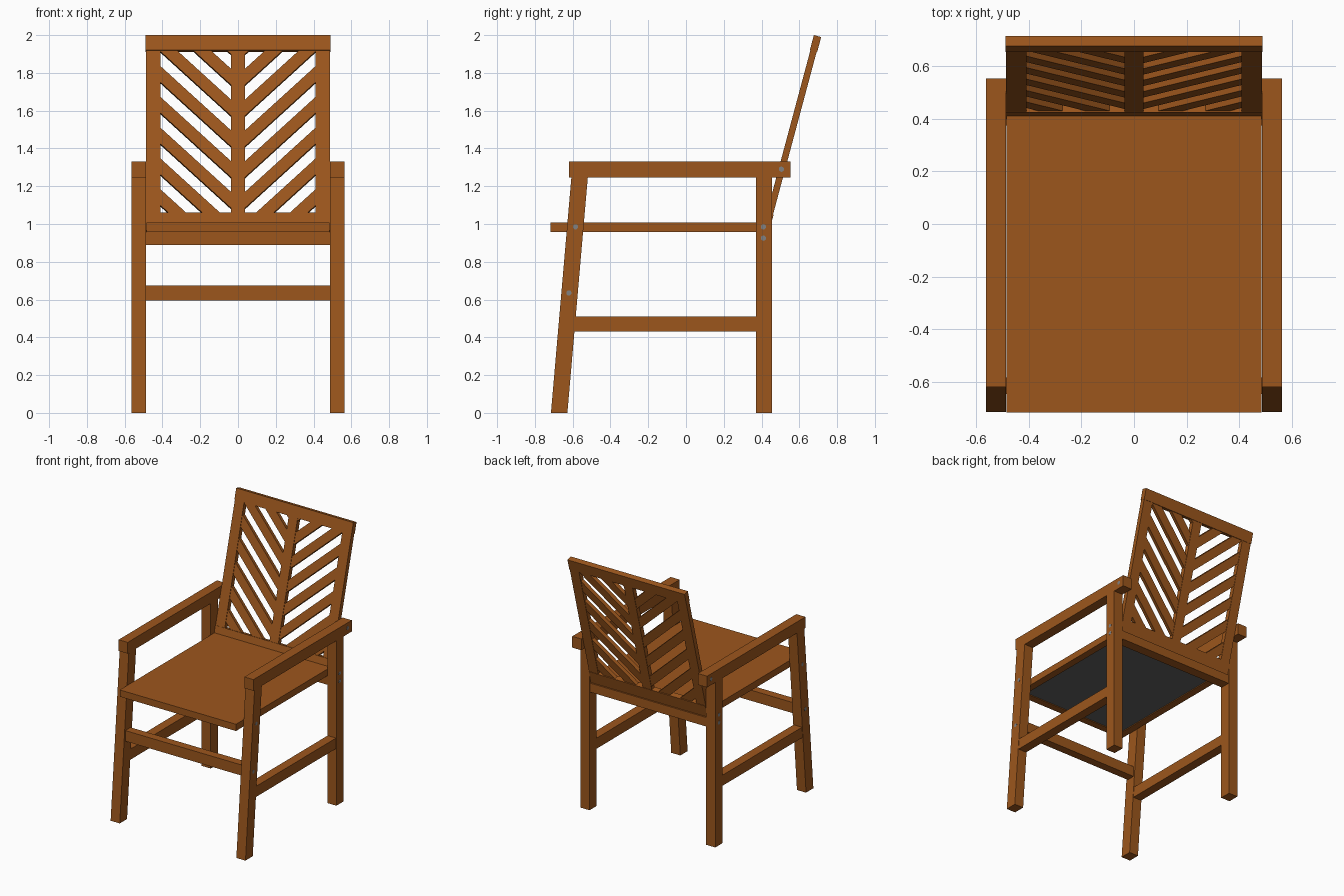
import bpy, bmesh, math
from mathutils import Vector, Matrix

if "Cube" in bpy.data.objects:
    bpy.data.objects.remove(bpy.data.objects["Cube"])


def material(name, col):
    m = bpy.data.materials.new(name)
    m.diffuse_color = (*col, 1)
    m.use_nodes = True
    m.node_tree.nodes["Principled BSDF"].inputs["Base Color"].default_value = m.diffuse_color
    return m


WOOD = material("brown wood", (0.335, 0.094, 0.012))
DARK = material("dark underside", (0.12, 0.12, 0.12))
METAL = material("grey screw", (0.22, 0.22, 0.22))


def finish(name, bm, mats=(WOOD,)):
    bmesh.ops.recalc_face_normals(bm, faces=bm.faces)
    me = bpy.data.meshes.new(name)
    bm.to_mesh(me)
    bm.free()
    for m in mats:
        me.materials.append(m)
    ob = bpy.data.objects.new(name, me)
    bpy.context.collection.objects.link(ob)
    return ob


def prism(bm, pts, offset):
    """Closed prism: a polygon swept along an offset."""
    off = Vector(offset)
    f = bm.faces.new([bm.verts.new(p) for p in pts])
    r = bmesh.ops.extrude_face_region(bm, geom=[f])
    bmesh.ops.translate(bm, vec=off, verts=[v for v in r["geom"] if isinstance(v, bmesh.types.BMVert)])


def add_box(bm, x0, x1, y0, y1, z0, z1):
    prism(bm, [(x0, y0, z0), (x1, y0, z0), (x1, y1, z0), (x0, y1, z0)], (0, 0, z1 - z0))


def box(name, *d):
    bm = bmesh.new()
    add_box(bm, *d)
    return finish(name, bm)


# Side frames: legs, armrests, stretchers and screws
XI, XO = 0.487, 0.563
SCREWS = [(-0.585, 0.985), (-0.62, 0.635), (0.41, 0.985), (0.41, 0.925), (0.505, 1.29)]
for s, side in ((1, "right"), (-1, "left")):
    bm = bmesh.new()
    prism(bm, [(s * XI, y, z) for y, z in
               ((-0.715, 0), (-0.628, 0), (-0.52, 1.245), (-0.607, 1.245))], (s * (XO - XI), 0, 0))
    finish(side + " front_leg", bm)
    xs = sorted((s * XI, s * XO))
    box(side + " back_leg", *xs, 0.37, 0.455, 0, 1.245)
    box(side + " armrest", *xs, -0.62, 0.553, 1.245, 1.33)
    xs = sorted((s * (XI + 0.003), s * (XO - 0.003)))
    box(side + " stretcher", *xs, -0.62, 0.38, 0.43, 0.51)
    bm = bmesh.new()
    for y, z in SCREWS:
        bmesh.ops.create_cone(bm, cap_ends=True, segments=12, radius1=0.014, radius2=0.014, depth=0.003,
                              matrix=Matrix.Translation((s * (XO - 0.0005), y, z)) @ Matrix.Rotation(math.pi / 2, 4, 'Y'))
    finish(side + " screws", bm, (METAL,))

# Cross rails
box("front_rail", -XI, XI, -0.648, -0.585, 0.595, 0.675)
box("back_rail", -XI, XI, 0.375, 0.45, 0.89, 0.958)

# Seat with inset dark underside
bm = bmesh.new()
add_box(bm, -0.485, 0.485, -0.717, 0.415, 0.958, 1.009)
bmesh.ops.recalc_face_normals(bm, faces=bm.faces)
bottom = min(bm.faces, key=lambda f: f.calc_center_median().z)
bmesh.ops.inset_region(bm, faces=[bottom], thickness=0.078)
r = bmesh.ops.extrude_face_region(bm, geom=[bottom])
bmesh.ops.delete(bm, geom=[bottom], context='FACES_ONLY')
bmesh.ops.translate(bm, vec=(0, 0, 0.006), verts=[v for v in r["geom"] if isinstance(v, bmesh.types.BMVert)])
for f in r["geom"]:
    if isinstance(f, bmesh.types.BMFace):
        f.material_index = 1
finish("seat", bm, (WOOD, DARK))

# Backrest, built upright (height v from its top at 0) and then tilted back
TILT = math.radians(15)
T = 0.04
PLACE = Matrix.Translation((0, 0.677, 2.0)) @ Matrix.Rotation(-TILT, 4, 'X')
C = math.cos(TILT)
V_TOP, V_BOT, V_END = -0.08 / C, -0.94 / C, -1.035 / C
for name, d in {
    "back_top_rail": (-0.489, 0.489, 0, T, V_TOP, 0),
    "back_bottom_rail": (-XI, XI, 0, T, V_END, V_BOT),
    "back_left_stile": (-XI, -0.41, 0.003, T - 0.003, V_BOT, V_TOP),
    "back_right_stile": (0.41, XI, 0.003, T - 0.003, V_BOT, V_TOP),
    "back_centre_stile": (-0.037, 0.037, 0.003, T - 0.003, V_BOT, V_TOP),
}.items():
    box(name, *d).data.transform(PLACE)

# Chevron slats, rising outwards, trimmed to the frame opening
X0, X1 = 0.037, 0.41
RISE = 0.91 * (X1 - X0) / C
bm = bmesh.new()
for s in (1, -1):
    for i in range(8):
        lo = (-0.90 + 0.163 * i) / C
        hi = lo + 0.085 / C
        if lo - RISE < V_TOP:
            prism(bm, [(s * X0, 0.006, lo - RISE), (s * X1, 0.006, lo),
                       (s * X1, 0.006, hi), (s * X0, 0.006, hi - RISE)], (0, 0.028, 0))
for v, n in ((V_TOP, 1), (V_BOT, -1)):
    geom = bm.verts[:] + bm.edges[:] + bm.faces[:]
    bmesh.ops.bisect_plane(bm, geom=geom, plane_co=(0, 0, v), plane_no=(0, 0, n), clear_outer=True)
    bmesh.ops.holes_fill(bm, edges=[e for e in bm.edges if e.is_boundary], sides=0)
finish("back_slats", bm).data.transform(PLACE)
